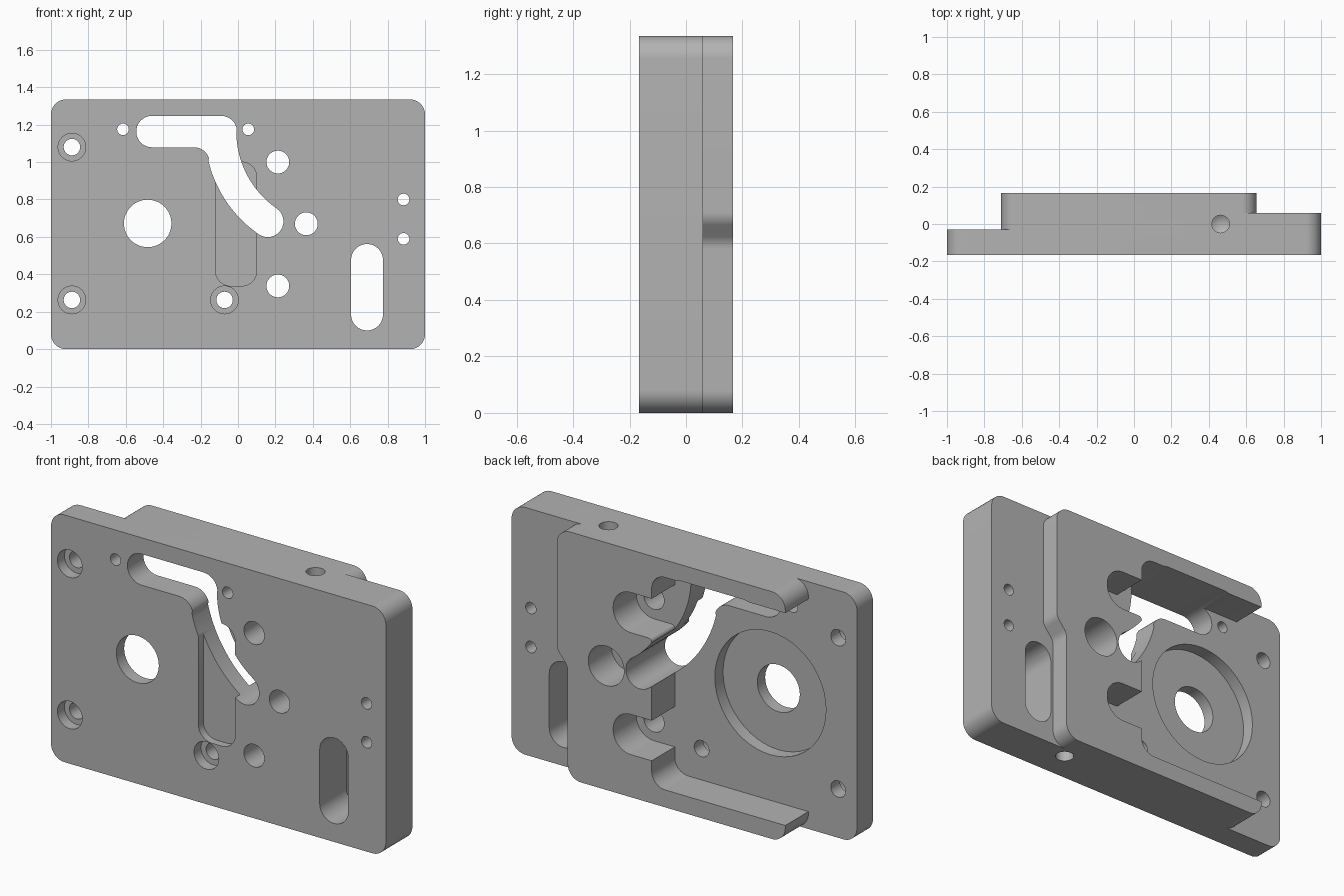
import bpy, bmesh, math
from mathutils import Vector

if "Cube" in bpy.data.objects:
    bpy.data.objects.remove(bpy.data.objects["Cube"], do_unlink=True)

W, H, D = 1.0, 1.335, 0.167      # half width, height, half depth
FLOOR, STEP, OUT = -0.03, 0.06, 0.3

grey = bpy.data.materials.new("machined_grey")
grey.use_nodes = True
grey.diffuse_color = (0.45, 0.45, 0.45, 1)
grey.node_tree.nodes["Principled BSDF"].inputs["Base Color"].default_value = (0.45, 0.45, 0.45, 1)


def arc(cx, cz, r, start, end, n=16):
    """Points on an arc, angles in degrees."""
    angles = [math.radians(start + (end - start) * i / n) for i in range(n + 1)]
    return [(cx + r * math.cos(a), cz + r * math.sin(a)) for a in angles]


def fillet(points, n=10):
    """Round every corner given as (x, z, radius)."""
    out = []
    for i, p in enumerate(points):
        here = Vector(p[:2])
        if len(p) < 3:
            out.append(here)
            continue
        a = (Vector(points[i - 1][:2]) - here).normalized()
        b = (Vector(points[(i + 1) % len(points)][:2]) - here).normalized()
        half = a.angle(b) / 2
        centre = here + (a + b).normalized() * p[2] / math.sin(half)
        first = here + a * p[2] / math.tan(half) - centre
        last = here + b * p[2] / math.tan(half) - centre
        for k in range(n + 1):
            out.append(centre + first.lerp(last, k / n).normalized() * p[2])
    return out


def rounded_box(x0, x1, z0, z1, r):
    return fillet([(x0, z0, r), (x1, z0, r), (x1, z1, r), (x0, z1, r)])


def finish(name, bm):
    bmesh.ops.recalc_face_normals(bm, faces=bm.faces[:])
    mesh = bpy.data.meshes.new(name)
    bm.to_mesh(mesh)
    bm.free()
    mesh.materials.append(grey)
    obj = bpy.data.objects.new(name, mesh)
    bpy.context.scene.collection.objects.link(obj)
    return obj


def prism(name, outline, y0, y1):
    """Solid with an x-z outline, running along y."""
    bm = bmesh.new()
    near, far = ([bm.verts.new((p[0], y, p[1])) for p in outline] for y in (y0, y1))
    bm.faces.new(near)
    bm.faces.new(far)
    for i in range(len(near)):
        bm.faces.new((near[i - 1], near[i], far[i], far[i - 1]))
    return finish(name, bm)


plate = prism("mounting_plate", rounded_box(-W, W, 0, H, 0.08), -D, D)


def cut(cutter):
    """Subtract a cutter, trying the next solver if one yields nothing."""
    mod = plate.modifiers.new("cut", "BOOLEAN")
    mod.operation, mod.object = "DIFFERENCE", cutter
    for solver in ("EXACT", "MANIFOLD", "FLOAT"):
        mod.solver = solver
        graph = bpy.context.evaluated_depsgraph_get()
        result = bpy.data.meshes.new_from_object(plate.evaluated_get(graph))
        if len(result.polygons):
            plate.data = result
            break
    plate.modifiers.remove(mod)
    bpy.data.objects.remove(cutter, do_unlink=True)


def hole(x, z, r, y0=-OUT, y1=OUT):
    cut(prism("hole_cutter", arc(x, z, r, 0, 360, 48)[:-1], y0, y1))


# Rear recess: open left side, space between the rails, two side lobes
LOW, HIGH, WALL, END, R = -0.1, H + 0.1, 0.088, -0.71, 0.08
recess = [(-1.2, LOW), (END + R, LOW)] + arc(END + R, R, R, 270, 180)
recess += [(END, 0.094), (WALL, 0.094, 0.08),
           (WALL, 0.23), (0.318, 0.23, 0.105), (0.318, 0.447, 0.105), (WALL, 0.447),
           (WALL, 0.888, 0.02), (0.318, 0.888, 0.105), (0.318, 1.105, 0.105), (WALL, 1.105),
           (WALL, 1.241, 0.08), (END, 1.241)]
recess += arc(END + R, H - R, R, 180, 90) + [(END + R, HIGH), (-1.2, HIGH)]
cut(prism("recess_cutter", fillet(recess), FLOOR, OUT))

# Stepped right side with a jog in its wall
step = [(1.2, LOW), (0.59 - R, LOW)] + arc(0.59 - R, R, R, 270, 360)
step += [(0.59, 0.605, 0.07), (0.655, 0.685, 0.07)]
step += arc(0.655 - R, H - R, R, 0, 90) + [(0.655 - R, HIGH), (1.2, HIGH)]
cut(prism("step_cutter", fillet(step), STEP, OUT))

# Shallow front pocket
cut(prism("pocket_cutter", rounded_box(-0.12, 0.1, 0.338, 1.0, 0.08), -OUT, -D + 0.042))

# Curved through slot
CX, CZ, RAD, HALF, STOP = 0.49, 1.163, 0.583, 0.084, 235.4
a = math.radians(STOP)
slot = arc(-0.46, CZ, HALF, 270, 90)
slot += arc(-0.09, CZ, HALF, 90, 0)[:-1]
slot += arc(CX, CZ, RAD - HALF, 180, STOP, 24)[:-1]
slot += arc(CX + RAD * math.cos(a), CZ + RAD * math.sin(a), HALF, STOP + 180, STOP)[:-1]
slot += arc(CX, CZ, RAD + HALF, STOP, 194, 24)
slot += arc(-0.235, 0.995, HALF, 20, 90, 8)
cut(prism("slot_cutter", slot, -OUT, OUT))

# Straight through slot
cut(prism("side_slot_cutter", rounded_box(0.605, 0.775, 0.1, 0.562, 0.0845), -OUT, OUT))

# Large bore with a rear counterbore
hole(-0.483, 0.672, 0.127)
hole(-0.483, 0.672, 0.332, -0.1, OUT)

# Screw holes with front counterbores
for x, z in ((-0.888, 1.08), (-0.888, 0.263), (-0.072, 0.263)):
    hole(x, z, 0.044)
    hole(x, z, 0.074, -OUT, -D + 0.06)

# Plain through holes, the middle one counterbored from the rear
for x, z, r in ((0.213, 1.0, 0.061), (0.213, 0.338, 0.061), (0.365, 0.67, 0.061),
                (-0.615, 1.175, 0.031), (0.055, 1.175, 0.031),
                (0.885, 0.8, 0.031), (0.885, 0.59, 0.031)):
    hole(x, z, r)
hole(0.36, 0.67, 0.107, FLOOR, OUT)

# Blind drilled holes in the top and bottom edges
for side in (1, -1):
    bm = bmesh.new()
    bmesh.ops.create_cone(bm, cap_ends=True, segments=32, radius1=0.047, radius2=0.047, depth=0.5)
    bm.normal_update()
    tip = [f for f in bm.faces if f.normal.z * side < -0.9]
    bmesh.ops.poke(bm, faces=tip, offset=0.03)
    bmesh.ops.translate(bm, verts=bm.verts[:], vec=(0.463, 0, H / 2 + side * H / 2))
    cut(finish("drill_cutter", bm))

# Smooth the round walls, keep the machined edges sharp
bpy.ops.object.select_all(action="DESELECT")
plate.select_set(True)
bpy.context.view_layer.objects.active = plate
bpy.ops.object.shade_smooth_by_angle(angle=math.radians(30))
